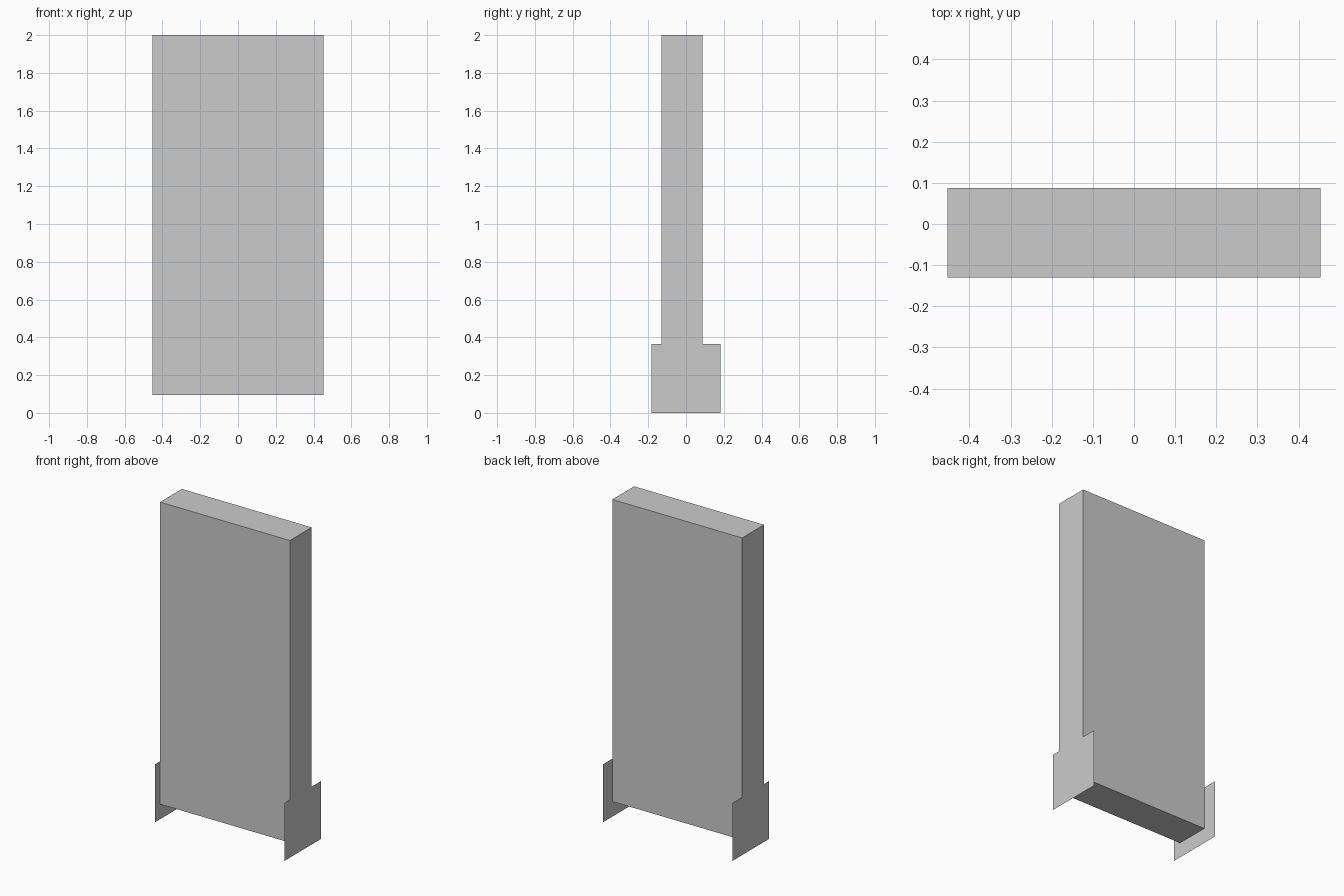
import bpy

if "Cube" in bpy.data.objects:
    bpy.data.objects.remove(bpy.data.objects["Cube"])

HALF_W = 0.453                 # half width along x
Y0, Y1 = -0.13, 0.087          # slab front and back
Z0, TOP = 0.095, 2.0           # slab underside and top
FOOT_Y, FOOT_Z = 0.182, 0.365  # foot half depth and height


def add_mesh(name, verts, faces):
    mesh = bpy.data.meshes.new(name)
    mesh.from_pydata(verts, [], faces)
    obj = bpy.data.objects.new(name, mesh)
    bpy.context.collection.objects.link(obj)
    return obj


# Slab: rectangular tube of front, top, back and underside
section = [(Y0, Z0), (Y0, TOP), (Y1, TOP), (Y1, Z0)]
verts = [(x, y, z) for x in (-HALF_W, HALF_W) for y, z in section]
faces = [(i, i + 4, (i + 1) % 4 + 4, (i + 1) % 4) for i in range(4)]
add_mesh("panel_slab", verts, faces)

# End sheets: one flat outline each, closing the slab and widening into a foot
outline = [(-FOOT_Y, 0), (FOOT_Y, 0), (FOOT_Y, FOOT_Z), (Y1, FOOT_Z),
           (Y1, TOP), (Y0, TOP), (Y0, FOOT_Z), (-FOOT_Y, FOOT_Z)]
for side, name in ((1, "right_end_sheet"), (-1, "left_end_sheet")):
    loop = list(range(len(outline)))[::side]
    add_mesh(name, [(side * HALF_W, y, z) for y, z in outline], [loop])
